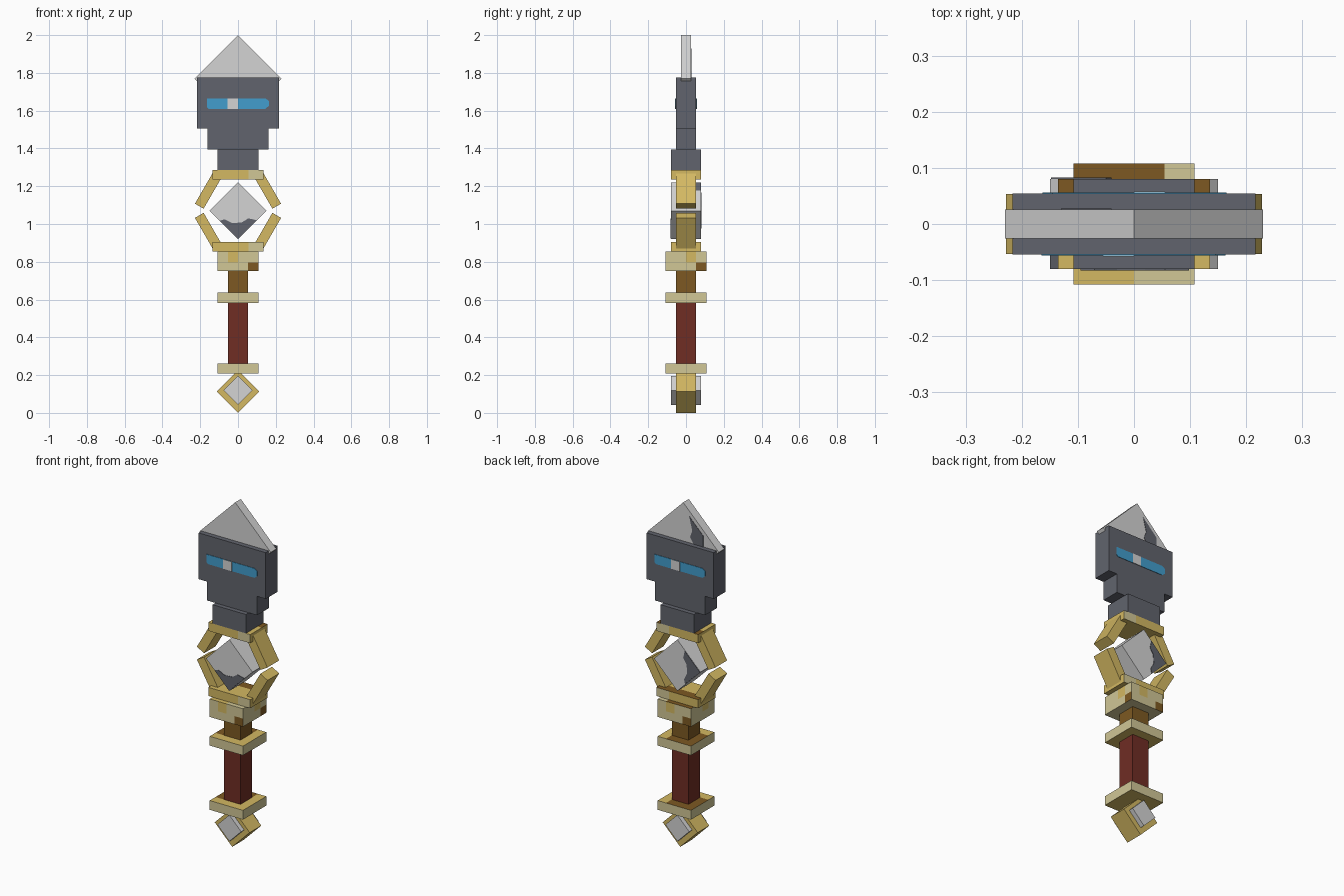
import bpy, bmesh, math
from mathutils import Matrix, Vector

cube = bpy.data.objects.get("Cube")
if cube:
    bpy.data.objects.remove(cube, do_unlink=True)


def material(name, rgb):
    lin = [((c / 255 + 0.055) / 1.055) ** 2.4 for c in rgb] + [1.0]
    m = bpy.data.materials.new(name)
    m.use_nodes = True
    m.diffuse_color = lin
    bsdf = next(n for n in m.node_tree.nodes if n.type == 'BSDF_PRINCIPLED')
    bsdf.inputs["Base Color"].default_value = lin
    bsdf.inputs["Roughness"].default_value = 0.8
    return m


SILVER = material("silver", (212, 212, 212))
SLATE = material("slate", (97, 100, 109))
BLUE = material("blue", (66, 158, 205))
GOLD = material("gold", (211, 184, 98))
PALE = material("pale_gold", (209, 199, 150))
BRONZE = material("dark_bronze", (125, 89, 34))
RED = material("grip_red", (112, 45, 36))


def finish(name, bm, mats):
    bmesh.ops.recalc_face_normals(bm, faces=bm.faces)
    me = bpy.data.meshes.new(name)
    bm.to_mesh(me)
    bm.free()
    for m in mats:
        me.materials.append(m)
    ob = bpy.data.objects.new(name, me)
    bpy.context.scene.collection.objects.link(ob)
    return ob


def box(name, centre, size, mats, tilt=0.0, cuts=(), rule=None):
    """Box tilted about y; cuts are (axis, position) splits, rule picks a colour per face."""
    bm = bmesh.new()
    bmesh.ops.create_cube(bm, size=1.0, matrix=Matrix.Diagonal((*size, 1.0)))
    for axis, pos in cuts:
        n = Vector((0, 0, 0))
        n[axis] = 1
        bmesh.ops.bisect_plane(bm, geom=bm.verts[:] + bm.edges[:] + bm.faces[:],
                               plane_co=n * pos, plane_no=n)
    bm.normal_update()
    if rule:
        for f in bm.faces:
            f.material_index = rule(f.calc_center_median(), f.normal)
    bm.transform(Matrix.Translation(centre) @ Matrix.Rotation(tilt, 4, 'Y'))
    return finish(name, bm, mats)


def diamond(name, z, half_diag, depth, mats, **kw):
    side = half_diag * math.sqrt(2)
    return box(name, (0, 0, z), (side, depth, side), mats, math.pi / 4, **kw)


def plate(name, outline, y, mat):
    """Thin plate with an x-z outline lying on the surface at y."""
    bm = bmesh.new()
    f = bm.faces.new([bm.verts.new((x, y - 0.002, z)) for x, z in outline])
    ext = bmesh.ops.extrude_face_region(bm, geom=[f])
    bmesh.ops.translate(bm, vec=(0, 0.004, 0),
                        verts=[v for v in ext["geom"] if isinstance(v, bmesh.types.BMVert)])
    return finish(name, bm, [mat])


# Spear tip, sunk into the head
diamond("blade_tip", 1.77, 0.23, 0.052, [SILVER])
plate("blade_tip_stain", [(-.04, 1.93), (-.13, 1.84), (-.13, 1.775), (-.07, 1.775),
                          (-.045, 1.81), (-.06, 1.85)], 0.026, SLATE)

# Stepped head
box("head_upper", (0, 0, 1.64), (.433, .108, .27), [SLATE])
box("head_lower", (0, 0, 1.4525), (.322, .108, .115), [SLATE])
box("head_neck", (0, 0, 1.34), (.215, .161, .11), [SLATE])

# Glowing slit with a bright square, on both faces
slit = [(-.165, 1.62), (-.155, 1.61), (.145, 1.61), (.163, 1.625),
        (.163, 1.652), (.145, 1.665), (-.165, 1.665)]
glint = [(-.055, 1.61), (0, 1.61), (0, 1.665), (-.055, 1.665)]
for side, s in (("front", 1), ("back", -1)):
    plate(f"slit_{side}", [(x * s, z) for x, z in slit], -.0545 * s, BLUE)
    plate(f"glint_{side}", [(x * s, z) for x, z in glint], -.056 * s, SILVER)


# Ring plates and claws, mirrored above and below the gem
def ring_colour(c, n):
    if n.z > .5 and c.y > .02:
        return 2
    return 1 if c.x > .05 and abs(n.y) > .5 else 0


GEM_Z = 1.07
for level, v in (("upper", 1), ("lower", -1)):
    box(f"ring_{level}", (0, 0, GEM_Z + .19 * v), (.27, .161, .05), [GOLD, PALE, BRONZE],
        cuts=[(0, .055), (1, .027)], rule=ring_colour)
    for side, s in (("left", 1), ("right", -1)):
        box(f"claw_{level}_{side}", (.155 * s, 0, GEM_Z + .111 * v), (.053, .107, .2), [GOLD],
            -math.radians(30) * s * v)

# Central gem with dark stains on one corner of each face
diamond("gem", GEM_Z, .15, .161, [SILVER, SLATE],
        cuts=[(0, -.045), (0, .045), (1, -.04), (1, .04), (2, .045)],
        rule=lambda c, n: int((n.x < -.5 and c.y < -.04)
                              or (n.z > .5 and c.x < -.045 and c.y > .04)
                              or (n.x > .5 and c.z < -.5 and c.y > .04)))
stain = [(-.095, -.052), (-.07, -.045), (-.03, -.065), (.02, -.062), (.055, -.04),
         (.098, -.05), (0, -.148)]
plate("gem_stain_front", [(x, GEM_Z + z) for x, z in stain], -.081, SLATE)
plate("gem_stain_back", [(z, GEM_Z + x) for x, z in stain], .081, SLATE)


# Guard block with weathered patches
def guard_colour(c, n):
    if n.z > .5:
        return 2 if c.y > 0 and c.x < .05 else (0 if c.x < 0 else 1)
    if n.z < -.5:
        return 1
    if c.z < -.005 and ((n.y < -.5 and c.x > .05) or (n.x > .5 and c.y > .05)
                        or (n.y > .5 and c.x < -.05)):
        return 2
    if c.z > -.005 and (abs(c.x) + abs(c.y)) < .14 and c.x * n.y + c.y * n.x > 0:
        return 0
    return 1


box("guard", (0, 0, .8025), (.215, .215, .105), [GOLD, PALE, BRONZE],
    cuts=[(0, -.054), (0, 0), (0, .054), (1, -.054), (1, 0), (1, .054), (2, -.005)],
    rule=guard_colour)


# Handle with two square bands
def band_colour(c, n):
    if n.z > .5:
        return 0 if c.x > .054 or c.y < -.054 else 2
    return 0 if n.z < -.5 else 1


box("handle_collar", (0, 0, .69), (.107, .107, .13), [BRONZE])
box("grip", (0, 0, .42), (.107, .107, .35), [RED])
for label, z in (("upper", .61), ("lower", .235)):
    box(f"band_{label}", (0, 0, z), (.215, .215, .054), [GOLD, PALE, BRONZE],
        cuts=[(0, .054), (1, -.054)], rule=band_colour)

# Pommel
diamond("pommel", .113, .113, .107, [GOLD])
diamond("pommel_gem", .119, .077, .161, [SILVER])
